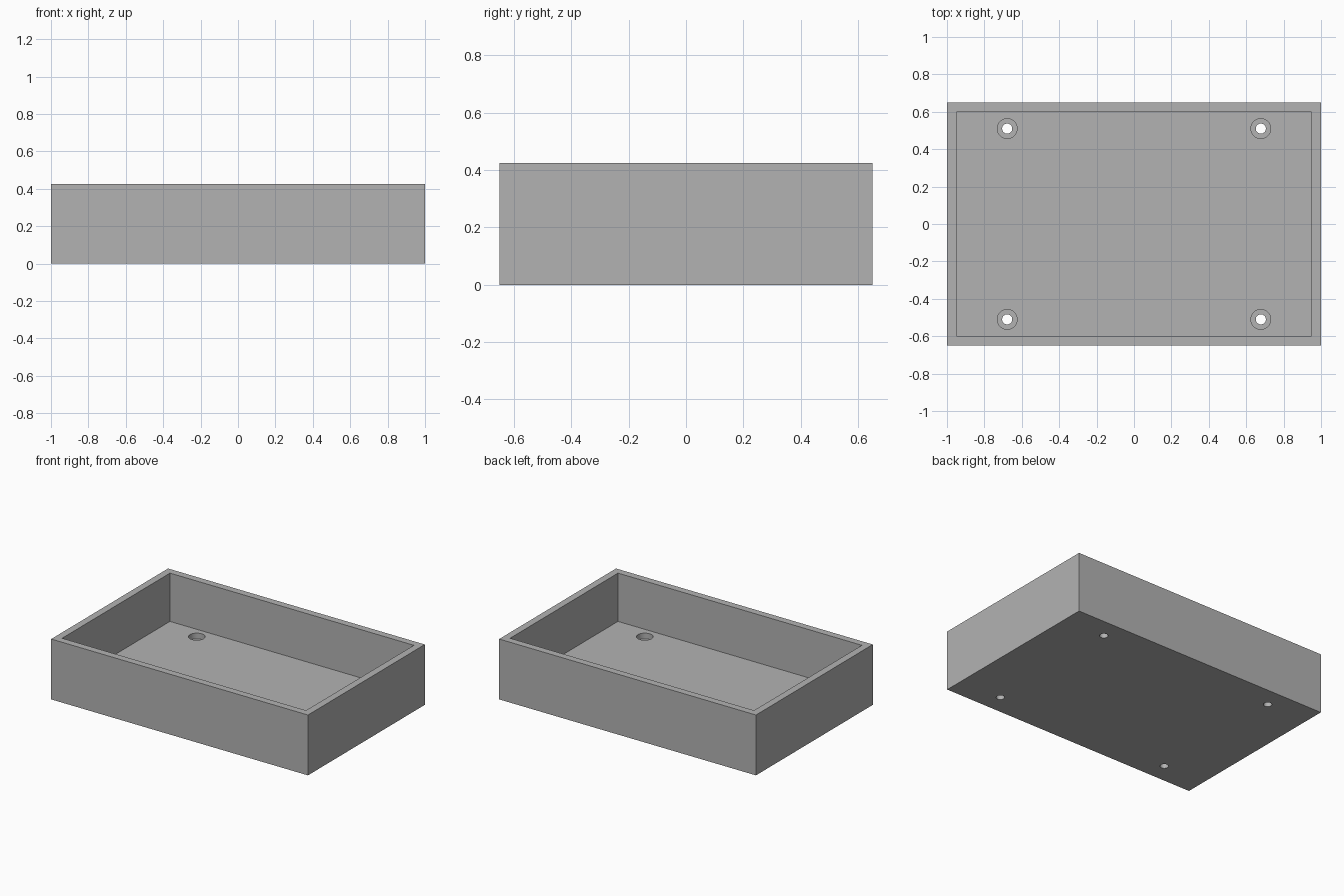
import bpy
import math

default = bpy.data.objects.get("Cube")
if default:
    bpy.data.objects.remove(default, do_unlink=True)

LENGTH, WIDTH, HEIGHT = 2.0, 1.3, 0.425
WALL, FLOOR = 0.05, 0.085
HOLE_X, HOLE_Y = 0.678, 0.51
HOLE_RADIUS, RECESS_RADIUS, RECESS_DEPTH = 0.027, 0.053, 0.04

grey = bpy.data.materials.new("plain grey")
grey.use_nodes = True
colour = (0.45, 0.45, 0.45, 1)
grey.diffuse_color = colour
grey.node_tree.nodes["Principled BSDF"].inputs["Base Color"].default_value = colour


def box(name, x, y, bottom, top):
    bpy.ops.mesh.primitive_cube_add(size=1, location=(0, 0, (bottom + top) / 2))
    obj = bpy.context.object
    obj.name = name
    obj.scale = (x, y, top - bottom)
    bpy.ops.object.transform_apply(location=True, rotation=False, scale=True)
    obj.data.materials.append(grey)
    return obj


def cylinder(name, radius, x, y, bottom, top):
    bpy.ops.mesh.primitive_cylinder_add(
        vertices=48, radius=radius, depth=top - bottom,
        location=(x, y, (bottom + top) / 2))
    obj = bpy.context.object
    obj.name = name
    obj.data.materials.append(grey)
    return obj


def cut(target, cutter):
    cutter.hide_render = True
    mod = target.modifiers.new("cut", "BOOLEAN")
    mod.operation = "DIFFERENCE"
    mod.solver = "EXACT"
    mod.object = cutter
    bpy.context.view_layer.objects.active = target
    bpy.ops.object.modifier_apply(modifier=mod.name)
    bpy.data.objects.remove(cutter, do_unlink=True)


# Open tray with a hollow interior
tray = box("tray", LENGTH, WIDTH, 0, HEIGHT)
cut(tray, box("cavity_cutter", LENGTH - 2 * WALL, WIDTH - 2 * WALL, FLOOR, HEIGHT + 0.1))

# Four stepped screw holes through the floor
for sx in (-1, 1):
    for sy in (-1, 1):
        x, y = sx * HOLE_X, sy * HOLE_Y
        cut(tray, cylinder("recess_cutter", RECESS_RADIUS, x, y, FLOOR - RECESS_DEPTH, FLOOR + 0.1))
        cut(tray, cylinder("hole_cutter", HOLE_RADIUS, x, y, -0.1, FLOOR + 0.1))

# Smooth hole walls, crisp box edges
bpy.ops.object.select_all(action="DESELECT")
tray.select_set(True)
bpy.context.view_layer.objects.active = tray
bpy.ops.object.shade_smooth_by_angle(angle=math.radians(30))
